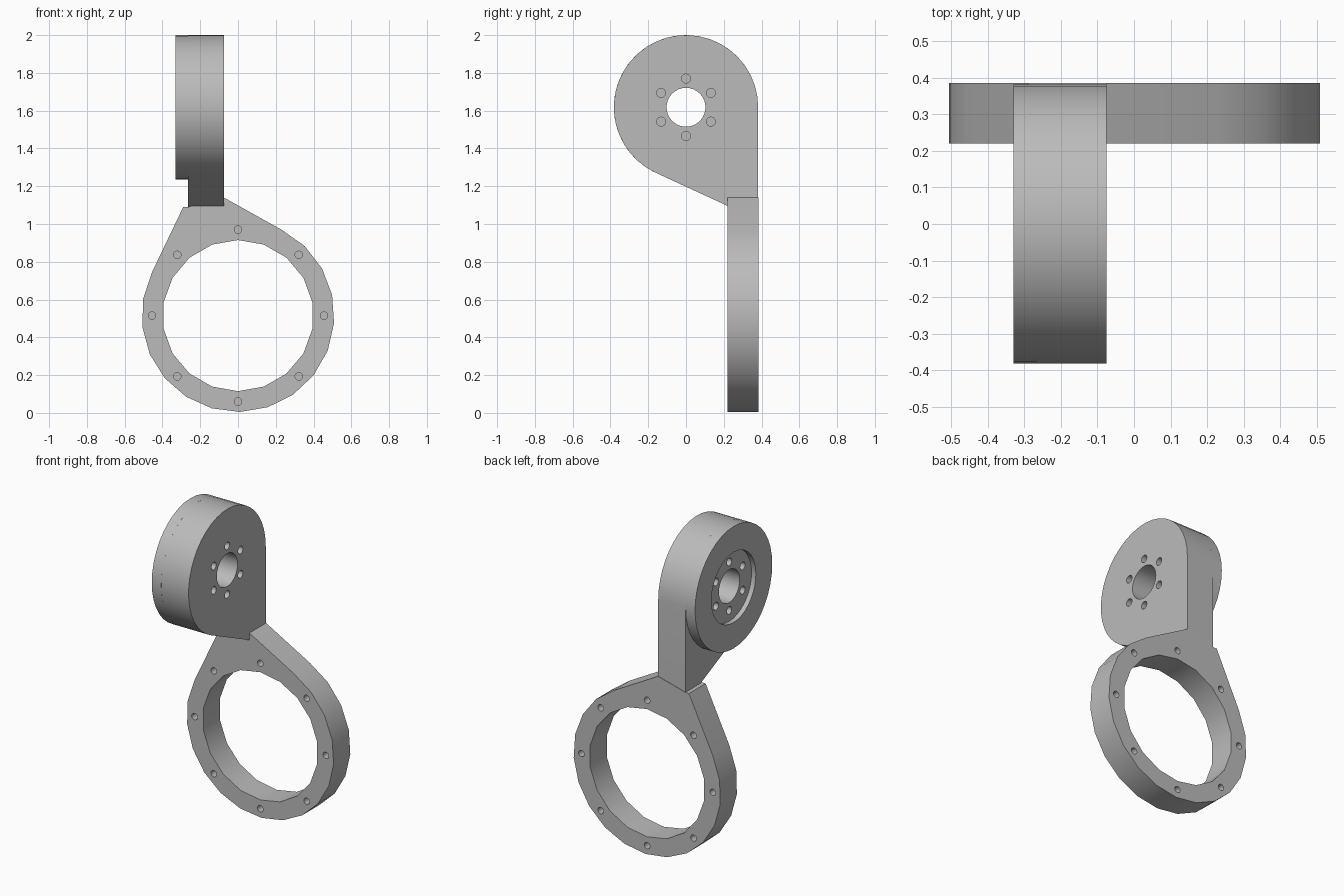
import bpy
import bmesh
from math import sin, cos, radians, tau
from mathutils import Vector

cube = bpy.data.objects.get("Cube")
if cube:
    bpy.data.objects.remove(cube, do_unlink=True)

GREY = (0.5, 0.5, 0.5, 1)
metal = bpy.data.materials.new("plain grey")
metal.use_nodes = True
metal.diffuse_color = GREY
metal.node_tree.nodes["Principled BSDF"].inputs["Base Color"].default_value = GREY


def arc(cu, cv, r, start, end, steps):
    """Points on an arc, angles in degrees."""
    angles = [radians(start + (end - start) * i / steps) for i in range(steps + 1)]
    return [(cu + r * cos(a), cv + r * sin(a)) for a in angles]


def circle(cu, cv, r, n):
    return arc(cu, cv, r, -90, 270, n)[:-1]


def prism(name, profile, axis, low, high):
    """Extrude a profile of (u, z) points along the x or y axis."""
    bm = bmesh.new()
    place = (lambda u, z: (low, u, z)) if axis == "x" else (lambda u, z: (u, low, z))
    face = bm.faces.new([bm.verts.new(place(u, z)) for u, z in profile])
    grown = bmesh.ops.extrude_face_region(bm, geom=[face])["geom"]
    offset = Vector((high - low, 0, 0) if axis == "x" else (0, high - low, 0))
    bmesh.ops.translate(bm, vec=offset, verts=[g for g in grown if isinstance(g, bmesh.types.BMVert)])
    bmesh.ops.recalc_face_normals(bm, faces=bm.faces)
    mesh = bpy.data.meshes.new(name)
    bm.to_mesh(mesh)
    bm.free()
    mesh.materials.append(metal)
    obj = bpy.data.objects.new(name, mesh)
    bpy.context.collection.objects.link(obj)
    return obj


def activate(obj):
    bpy.ops.object.select_all(action="DESELECT")
    obj.select_set(True)
    bpy.context.view_layer.objects.active = obj


def cut(obj, profile, axis, low, high):
    """Subtract a prism from an object."""
    cutter = prism("cutter", profile, axis, low, high)
    cutter.hide_render = True
    mod = obj.modifiers.new("cut", "BOOLEAN")
    mod.operation = "DIFFERENCE"
    mod.solver = "EXACT"
    mod.object = cutter
    activate(obj)
    bpy.ops.object.modifier_apply(modifier=mod.name)
    bpy.data.objects.remove(cutter, do_unlink=True)


def bolt_circle(cz, r, n):
    return [(r * sin(tau * i / n), cz + r * cos(tau * i / n)) for i in range(n)]


# Lower ring with a shoulder rising to the arm
RING_Z, FRONT, BACK = 0.515, 0.22, 0.385
outline = arc(0, RING_Z, 0.51, -207, 63, 16)
outline += [(-0.075, 1.14), (-0.265, 1.09), (-0.29, 1.09)]
ring = prism("mounting_ring", outline, "y", FRONT, BACK)
cut(ring, circle(0, RING_Z, 0.4, 18), "y", 0, 0.6)
for x, z in bolt_circle(RING_Z, 0.455, 8):
    hole = circle(x, z, 0.02, 14)
    cut(ring, hole, "y", 0.1, FRONT + 0.06)
    cut(ring, hole, "y", BACK - 0.06, 0.5)

# Teardrop arm plate and the round hub step beside it
HUB_Z, HUB_R = 1.618, 0.382
OUTER, STEP, INNER = -0.33, -0.265, -0.075
teardrop = arc(0, HUB_Z, HUB_R, 0, 246, 28) + [(0.222, 1.095), (HUB_R, 1.03)]
arm = prism("arm_plate", teardrop, "x", STEP, INNER)
hub = prism("hub_step", circle(0, HUB_Z, HUB_R, 40), "x", OUTER, STEP)

# Recess, centre bore and blind bolt holes
FLOOR = OUTER + 0.03
cut(hub, circle(0, HUB_Z, 0.22, 36), "x", -0.5, FLOOR)
for part in (arm, hub):
    cut(part, circle(0, HUB_Z, 0.103, 32), "x", -0.6, 0.2)
for y, z in bolt_circle(HUB_Z, 0.152, 6):
    hole = circle(y, z, 0.024, 16)
    cut(hub, hole, "x", -0.5, -0.2)
    cut(arm, hole, "x", -0.4, FLOOR + 0.06)
    cut(arm, hole, "x", INNER - 0.06, 0.1)

for part in (ring, arm, hub):
    activate(part)
    bpy.ops.object.shade_smooth_by_angle(angle=radians(25))
